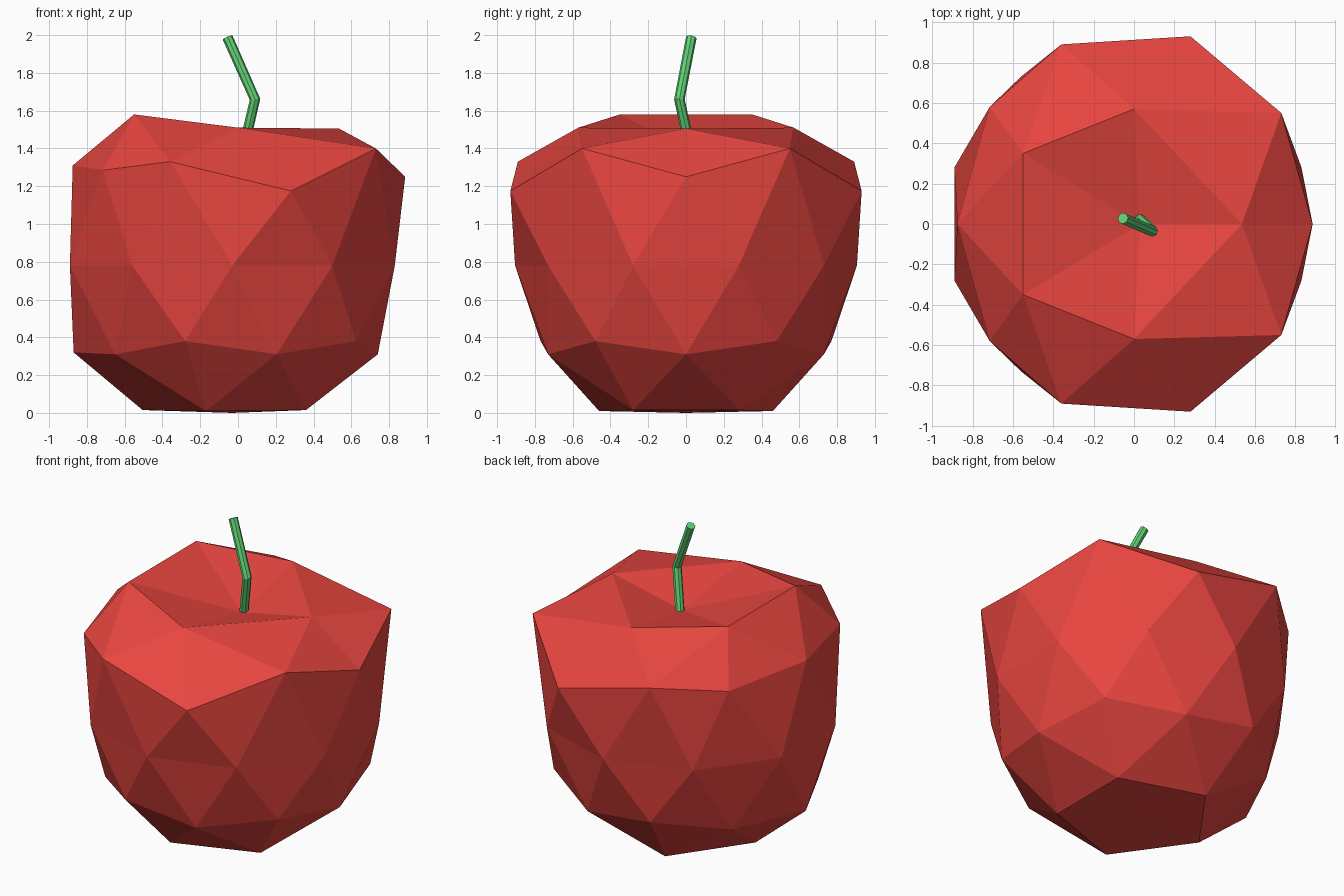
import bpy
import bmesh

if "Cube" in bpy.data.objects:
    bpy.data.objects.remove(bpy.data.objects["Cube"])


def material(name, color):
    m = bpy.data.materials.new(name)
    m.diffuse_color = color
    m.use_nodes = True
    m.node_tree.nodes["Principled BSDF"].inputs["Base Color"].default_value = m.diffuse_color
    return m


# Apple body: icosphere whose rings are pulled into an apple shape.
# Each row is one ring from top to bottom, right to left, far half only (mirrored in y).
RINGS = [
    [(0.03, 0, 1.40)],                                              # dimple
    [(0.535, 0, 1.505), (0, 0.57, 1.51), (-0.55, 0.35, 1.58)],      # rim
    [(0.73, 0.55, 1.40), (-0.36, 0.89, 1.33), (-0.875, 0, 1.31)],   # shoulder
    [(0.885, 0, 1.25), (0.28, 0.93, 1.175), (-0.715, 0.58, 1.285)],
    [(0.83, 0.28, 0.78), (0.50, 0.73, 0.78), (-0.03, 0.905, 0.78),
     (-0.56, 0.73, 0.78), (-0.89, 0.28, 0.78)],                     # waist
    [(0.625, 0.48, 0.38), (-0.28, 0.77, 0.38), (-0.87, 0, 0.32)],
    [(0.74, 0, 0.31), (0.205, 0.73, 0.31), (-0.65, 0.45, 0.31)],
    [(0.36, 0.28, 0.015), (-0.17, 0.46, 0.01), (-0.505, 0, 0.015)],  # foot
    [(-0.03, 0, 0)],
]

bpy.ops.mesh.primitive_ico_sphere_add(subdivisions=2, radius=1)
body = bpy.context.object
body.name = "apple_body"
bm = bmesh.new()
bm.from_mesh(body.data)
levels = {}
for v in bm.verts:
    levels.setdefault(round(v.co.z, 2), []).append(v)
moves = []
for level, points in zip(sorted(levels, reverse=True), RINGS):
    for side in (1, -1):
        half = [v for v in levels[level] if v.co.y * side > -0.01]
        half.sort(key=lambda v: -v.co.x)
        moves += [(v, (x, y * side, z)) for v, (x, y, z) in zip(half, points)]
for v, co in moves:
    v.co = co
bm.to_mesh(body.data)
bm.free()
body.data.materials.append(material("red_skin", (0.8, 0.06, 0.05, 1)))

# Stem: bent round bar
curve = bpy.data.curves.new("stem", "CURVE")
curve.dimensions = "3D"
curve.bevel_depth = 0.028
curve.bevel_resolution = 2
curve.use_fill_caps = True
path = curve.splines.new("POLY")
bends = [(0.02, 0.03, 1.36), (0.09, -0.035, 1.66), (-0.055, 0.028, 1.987)]
path.points.add(len(bends) - 1)
for p, co in zip(path.points, bends):
    p.co = (*co, 1)
path.use_smooth = False
stem = bpy.data.objects.new("stem", curve)
bpy.context.collection.objects.link(stem)
curve.materials.append(material("green_stem", (0.12, 0.65, 0.18, 1)))
